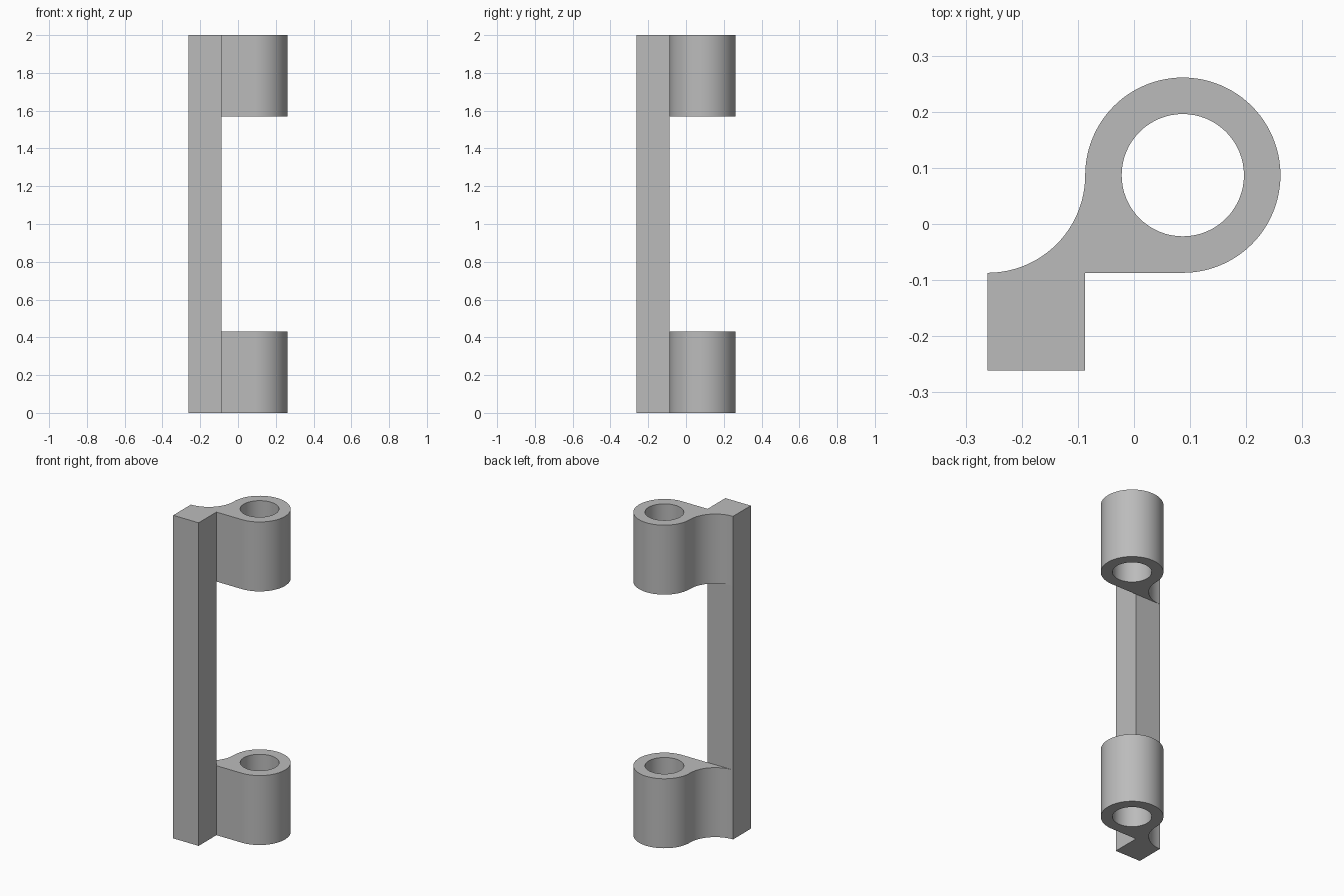
import bpy
import bmesh
from math import cos, sin, pi

cube = bpy.data.objects.get("Cube")
if cube:
    bpy.data.objects.remove(cube, do_unlink=True)

A = 0.087            # half the bar width; the plan is laid out on this module
R = 2 * A            # outer radius of a lug
HOLE = 0.109
LUG_HEIGHT = 0.43
HEIGHT = 2.0

grey = bpy.data.materials.new("plain grey")
grey.use_nodes = True
grey.diffuse_color = (0.5, 0.5, 0.5, 1)
grey.node_tree.nodes["Principled BSDF"].inputs["Base Color"].default_value = (0.5, 0.5, 0.5, 1)


def arc(cx, cy, r, start, end, steps):
    angles = [start + (end - start) * i / steps for i in range(steps + 1)]
    return [(cx + r * cos(a), cy + r * sin(a)) for a in angles]


def extrude_plan(name, loops, bottom, height):
    """Fill closed plan loops (outline, then holes) and raise them into a solid."""
    bm = bmesh.new()
    edges = []
    for loop in loops:
        verts = [bm.verts.new((x, y, bottom)) for x, y in loop]
        edges += [bm.edges.new((v, verts[i - 1])) for i, v in enumerate(verts)]
    bmesh.ops.triangle_fill(bm, edges=edges, use_beauty=True)
    top = bmesh.ops.extrude_face_region(bm, geom=bm.faces[:], use_keep_orig=True)
    raised = [g for g in top["geom"] if isinstance(g, bmesh.types.BMVert)]
    bmesh.ops.translate(bm, verts=raised, vec=(0, 0, height))
    bmesh.ops.recalc_face_normals(bm, faces=bm.faces[:])
    mesh = bpy.data.meshes.new(name)
    bm.to_mesh(mesh)
    bm.free()
    mesh.materials.append(grey)
    obj = bpy.data.objects.new(name, mesh)
    bpy.context.collection.objects.link(obj)
    return obj


# Square upright bar
square = [(-3 * A, -3 * A), (-A, -3 * A), (-A, -A), (-3 * A, -A)]
extrude_plan("upright_bar", [square], 0, HEIGHT)

# Pierced lugs: round eye, straight front side, hollow curve back to the bar
eye = arc(A, A, R, -pi / 2, pi, 72)
hollow = arc(-3 * A, A, R, 0, -pi / 2, 24)[1:]
hole = arc(A, A, HOLE, 0, 2 * pi, 64)[:-1]
lugs = [
    extrude_plan("lower_lug", [eye + hollow, hole], 0, LUG_HEIGHT),
    extrude_plan("upper_lug", [eye + hollow, hole], HEIGHT - LUG_HEIGHT, LUG_HEIGHT),
]

# Smooth the round walls, keeping the rims sharp
for lug in lugs:
    bpy.ops.object.select_all(action='DESELECT')
    lug.select_set(True)
    bpy.context.view_layer.objects.active = lug
    bpy.ops.object.shade_smooth_by_angle()
